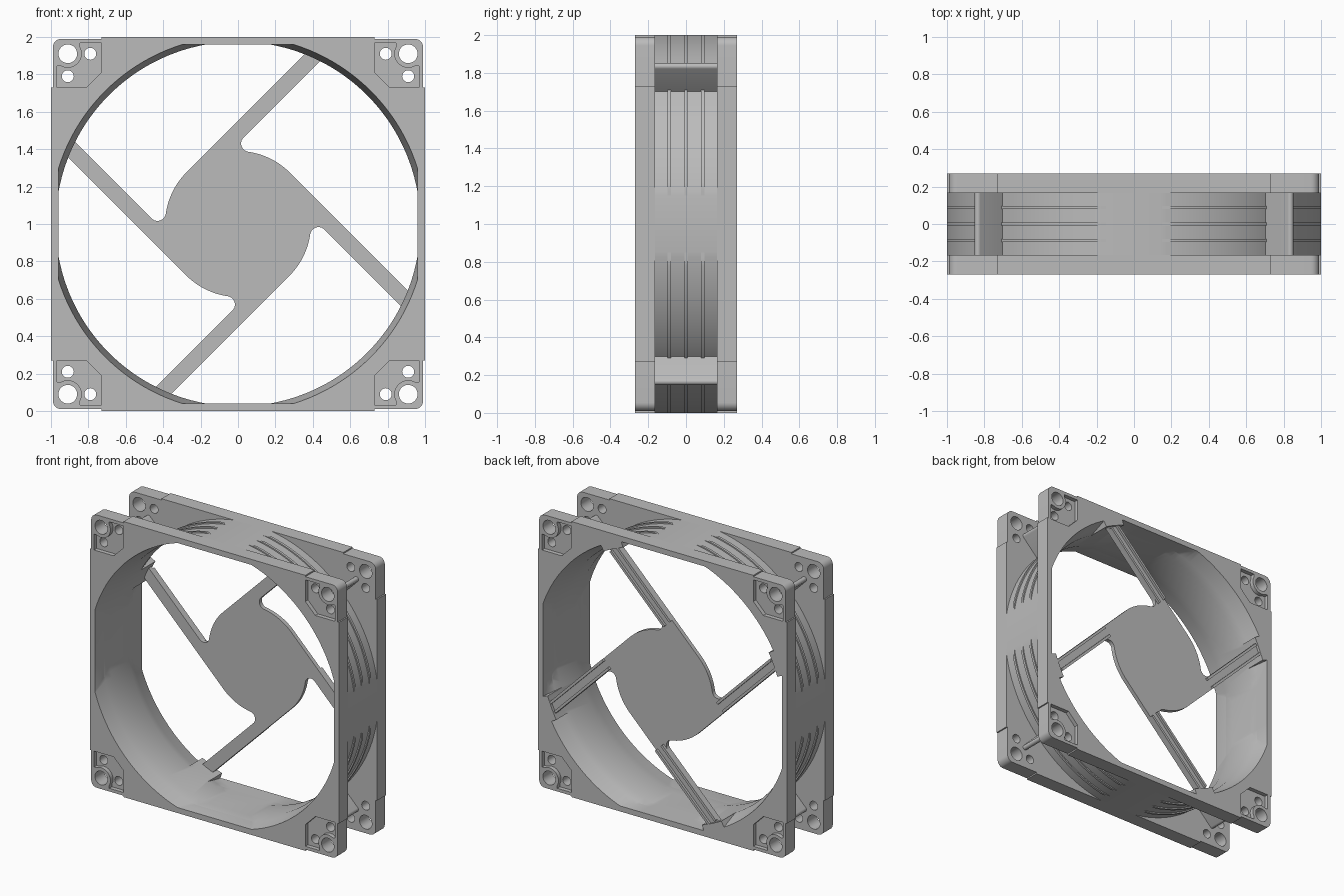
import bpy, bmesh, math
from mathutils import Vector

if "Cube" in bpy.data.objects:
    bpy.data.objects.remove(bpy.data.objects["Cube"])

grey = bpy.data.materials.new("plain grey plastic")
grey.use_nodes = True
grey.diffuse_color = (0.5, 0.5, 0.5, 1)
grey.node_tree.nodes["Principled BSDF"].inputs["Base Color"].default_value = (0.5, 0.5, 0.5, 1)

DEPTH, INNER = 0.27, 0.165      # outer and inner planes of the flanges
SEGMENTS = 144
CORNERS = [(1, 1), (-1, 1), (-1, -1), (1, -1)]


def finish(name, bm):
    bmesh.ops.remove_doubles(bm, verts=bm.verts, dist=1e-5)
    bmesh.ops.recalc_face_normals(bm, faces=bm.faces)
    mesh = bpy.data.meshes.new(name)
    bm.to_mesh(mesh)
    bm.free()
    mesh.materials.append(grey)
    obj = bpy.data.objects.new(name, mesh)
    obj.location.z = 1
    bpy.context.collection.objects.link(obj)
    return obj


def clip(bm, limit):
    """Trim the solid to a square of half-width limit."""
    for n in (Vector((1, 0, 0)), Vector((-1, 0, 0)), Vector((0, 0, 1)), Vector((0, 0, -1))):
        geom = bm.verts[:] + bm.edges[:] + bm.faces[:]
        cut = bmesh.ops.bisect_plane(bm, geom=geom, plane_co=n * limit, plane_no=n, clear_outer=True)
        edges = [e for e in cut["geom_cut"] if isinstance(e, bmesh.types.BMEdge)]
        if edges:
            bmesh.ops.edgeloop_fill(bm, edges=edges)


def prism(name, outlines, y0, y1, limit=None):
    """Extrude x-z outlines from y0 to y1."""
    bm = bmesh.new()
    for pts in outlines:
        face = bm.faces.new([bm.verts.new((x, y0, z)) for x, z in pts])
        new = bmesh.ops.extrude_face_region(bm, geom=[face], use_keep_orig=True)
        moved = [v for v in new["geom"] if isinstance(v, bmesh.types.BMVert)]
        bmesh.ops.translate(bm, verts=moved, vec=(0, y1 - y0, 0))
    if limit:
        clip(bm, limit)
    return finish(name, bm)


def lathe(name, profile, start=0, end=360, limit=None):
    """Turn a closed (radius, y) profile about the y axis."""
    bm = bmesh.new()
    full = end - start == 360
    steps = round(SEGMENTS * (end - start) / 360)
    rings = []
    for i in range(steps if full else steps + 1):
        a = math.radians(start + (end - start) * i / steps)
        rings.append([bm.verts.new((r * math.cos(a), y, r * math.sin(a))) for r, y in profile])
    pairs = list(zip(rings, rings[1:])) + ([(rings[-1], rings[0])] if full else [])
    count = len(profile)
    for a, b in pairs:
        for k in range(count):
            m = (k + 1) % count
            bm.faces.new((a[k], a[m], b[m], b[k]))
    if not full:
        bm.faces.new(rings[0])
        bm.faces.new(rings[-1])
    bmesh.ops.remove_doubles(bm, verts=bm.verts, dist=1e-5)
    if limit:
        clip(bm, limit)
    return finish(name, bm)


def arc(cx, cz, r, a0, a1, n):
    angles = [math.radians(a0 + (a1 - a0) * i / n) for i in range(n + 1)]
    return [(cx + r * math.cos(a), cz + r * math.sin(a)) for a in angles]


def circle(cx, cz, r, n=32):
    return arc(cx, cz, r, 0, 360, n)[:-1]


def turn(pts, degrees):
    c, s = math.cos(math.radians(degrees)), math.sin(math.radians(degrees))
    return [(x * c - z * s, x * s + z * c) for x, z in pts]


def corner_copies(pts):
    return [[(x * sx, z * sz) for x, z in pts] for sx, sz in CORNERS]


def subtract(obj, cutters):
    bpy.context.view_layer.objects.active = obj
    for cutter in cutters:
        mod = obj.modifiers.new("cut", 'BOOLEAN')
        mod.operation, mod.solver, mod.object = 'DIFFERENCE', 'EXACT', cutter
        bpy.ops.object.modifier_apply(modifier=mod.name)


# Cutters: flared bore, back flares between the struts, screw holes, pockets
bore = lathe("bore_cutter", [(0, -0.3), (1.01, -0.3), (0.975, -0.1), (0.975, 0.3), (0, 0.3)], limit=0.96)
flares = [lathe("flare_cutter", [(0.9, 0.09), (0.97, 0.09), (1.027, 0.3), (0.9, 0.3)],
                71 + 90 * k, 151 + 90 * k, limit=0.96) for k in range(4)]
holes = []
for x, z, r in ((0.91, 0.91, 0.05), (0.79, 0.91, 0.032), (0.91, 0.79, 0.032)):
    holes += corner_copies(circle(x, z, r))
screw_holes = prism("hole_cutter", holes, -0.4, 0.4)
pocket = ([(0.73, 0.967), (0.73, 0.81), (0.81, 0.73), (0.967, 0.73), (0.967, 0.845)]
          + arc(0.91, 0.91, 0.075, 300, 150, 10) + [(0.845, 0.967)])
pockets = [prism("pocket_cutter", corner_copies(pocket), s * (DEPTH - 0.03), s * 0.4) for s in (-1, 1)]

# Square flanges with slightly stepped, rounded corners
side = [(1, -0.73), (1, 0.73), (0.99, 0.73)] + arc(0.945, 0.945, 0.045, 0, 90, 8) + [(0.73, 0.99)]
outline = [p for k in range(4) for p in turn(side, 90 * k)]
front_flange = prism("front_flange", [outline], -DEPTH, -INNER)
back_flange = prism("back_flange", [outline], INNER, DEPTH)
subtract(front_flange, [bore, screw_holes, pockets[0]])
subtract(back_flange, [bore, screw_holes, pockets[1]] + flares)

# Round duct between the flanges
duct = prism("duct", [circle(0, 0, 1.011, SEGMENTS)], -INNER, INNER, limit=1)
subtract(duct, [bore] + flares)

# Raised hoops around the duct
hoops = [lathe("duct_hoop", [(0.995, y - 0.009), (1.02, y - 0.009), (1.02, y + 0.009), (0.995, y + 0.009)],
               limit=0.9995) for y in (-0.088, 0, 0.088)]

# Diagonal ribs joining the duct to the corners
rib = [(1.0, -0.018)] + arc(1.18, 0, 0.018, -90, 90, 8) + [(1.0, 0.018)]
ribs = prism("corner_ribs", [turn(rib, 45 + 90 * k) for k in range(4)], -INNER, INNER)

# Hub plate with four tangent struts and filleted roots
HUB, LOW, FILLET, REACH = 0.39, 0.306, 0.045, 0.985
fd = LOW - FILLET
ft = math.sqrt((HUB + FILLET) ** 2 - fd ** 2)
root = math.degrees(math.atan2(fd, ft))
arm = [(0, HUB), (math.sqrt(REACH ** 2 - HUB ** 2), HUB), (math.sqrt(REACH ** 2 - LOW ** 2), LOW)]
arm += arc(ft, fd, FILLET, 90, 180 + root, 12)
arm += arc(0, 0, HUB, root, 0, 12)[1:-1]
hub_outline = [p for k in range(4) for p in turn(arm, 45 - 90 * k)]
hub = prism("hub_and_struts", [hub_outline], 0.22, 0.25)

# Stiffening rails on the back of each strut
rails = []
for d in (LOW, HUB - 0.018):
    rail = [(0.3, d), (0.91, d), (0.91, d + 0.018), (0.3, d + 0.018)]
    rails += [turn(rail, 45 + 90 * k) for k in range(4)]
strut_rails = prism("strut_rails", rails, 0.245, 0.268)

# Remove cutters and smooth the curved walls
for cutter in [bore, screw_holes] + flares + pockets:
    bpy.data.objects.remove(cutter)
bpy.ops.object.select_all(action='DESELECT')
for obj in [front_flange, back_flange, duct, ribs, hub, strut_rails] + hoops:
    obj.select_set(True)
    bpy.context.view_layer.objects.active = obj
bpy.ops.object.shade_smooth_by_angle(angle=math.radians(25))
